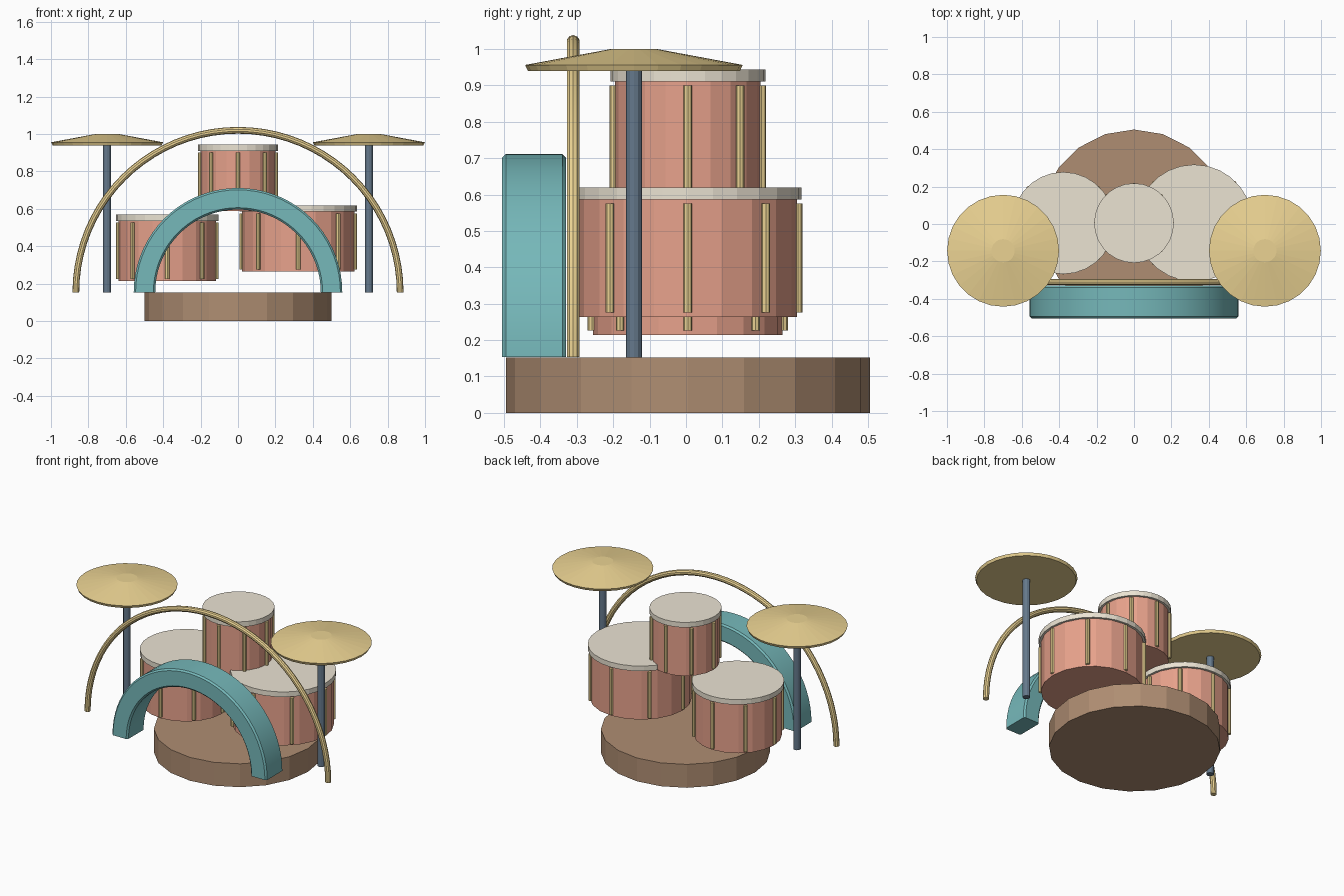
import bpy, bmesh
from math import sin, cos, pi, radians

if "Cube" in bpy.data.objects:
    bpy.data.objects.remove(bpy.data.objects["Cube"])

COLORS = {
    "wood": (0.43, 0.27, 0.17, 1), "coral": (0.80, 0.36, 0.26, 1),
    "cream": (0.83, 0.77, 0.65, 1), "gold": (0.83, 0.65, 0.29, 1),
    "teal": (0.18, 0.48, 0.49, 1), "navy": (0.13, 0.19, 0.26, 1),
}
MATS = {}
for key, rgba in COLORS.items():
    MATS[key] = bpy.data.materials.new(key)
    MATS[key].diffuse_color = rgba


def make(name, bm, mat, smooth=False):
    bmesh.ops.recalc_face_normals(bm, faces=bm.faces)
    me = bpy.data.meshes.new(name)
    bm.to_mesh(me)
    bm.free()
    me.materials.append(MATS[mat])
    ob = bpy.data.objects.new(name, me)
    bpy.context.collection.objects.link(ob)
    if smooth:
        bpy.ops.object.select_all(action='DESELECT')
        ob.select_set(True)
        bpy.context.view_layer.objects.active = ob
        bpy.ops.object.shade_smooth_by_angle(angle=radians(35))
    return ob


def lathe(name, x, y, profile, sides, mat):
    """Closed solid of revolution from (radius, z) rings, bottom to top."""
    bm = bmesh.new()
    rings = [[bm.verts.new((x + r * cos(2 * pi * i / sides),
                            y + r * sin(2 * pi * i / sides), z))
              for i in range(sides)] for r, z in profile]
    for a, b in zip(rings, rings[1:]):
        for i in range(sides):
            j = (i + 1) % sides
            bm.faces.new((a[i], a[j], b[j], b[i]))
    bm.faces.new(rings[0][::-1])
    bm.faces.new(rings[-1])
    return make(name, bm, mat)


def half_ring(name, radius, y, z, section, steps, mat):
    """Sweep a (radial, depth) section over a half circle in the xz plane."""
    bm = bmesh.new()
    rings = []
    for k in range(steps + 1):
        a = pi * k / steps
        rings.append([bm.verts.new(((radius + u) * cos(a), y + v,
                                    z + (radius + u) * sin(a)))
                      for u, v in section])
    n = len(section)
    for a, b in zip(rings, rings[1:]):
        for i in range(n):
            j = (i + 1) % n
            bm.faces.new((a[i], a[j], b[j], b[i]))
    bm.faces.new(rings[0])
    bm.faces.new(rings[-1])
    return make(name, bm, mat, True)


def drum(name, x, r, bottom):
    y, height = 0.005, 0.322
    top = bottom + height
    lathe(name + "_shell", x, y, [(r, bottom), (r, top)], 20, "coral")
    lathe(name + "_head", x, y, [(r + 0.013, top), (r + 0.013, top + 0.033)],
          28, "cream")
    # eight tension rods around the shell
    for i in range(8):
        a = i * pi / 4
        lathe(f"{name}_rod_{i + 1}", x + (r + 0.003) * cos(a),
              y + (r + 0.003) * sin(a),
              [(0.012, bottom + 0.012), (0.012, top - 0.01)], 8, "gold")


# round platform
lathe("platform", 0, 0.005, [(0.5, 0), (0.5, 0.152)], 20, "wood")

# three drums
drum("left_drum", -0.378, 0.26, 0.214)
drum("right_drum", 0.322, 0.30, 0.264)
drum("upper_drum", 0, 0.20, 0.588)

# cymbals on stands
for side, sx in (("left", -1), ("right", 1)):
    lathe(side + "_stand", sx * 0.7, -0.143, [(0.022, 0.152), (0.022, 0.945)],
          12, "navy")
    lathe(side + "_cymbal", sx * 0.7, -0.143,
          [(0.291, 0.939), (0.299, 0.956), (0.062, 1.0)], 28, "gold")

# wide front arch with chamfered edges
w, d, c = 0.0575, 0.0875, 0.01
half_ring("front_arch", 0.5, -0.4175, 0.154,
          [(-w + c, -d), (w - c, -d), (w, -d + c), (w, d - c),
           (w - c, d), (-w + c, d), (-w, d - c), (-w, -d + c)], 36, "teal")

# thin tall hoop
half_ring("hoop", 0.867, -0.31, 0.153,
          [(0.018 * cos(i * pi / 5), 0.018 * sin(i * pi / 5))
           for i in range(10)], 40, "gold")

for m in bpy.data.materials:
    if m.users and not m.is_grease_pencil:
        m.use_nodes = True
        m.node_tree.nodes["Principled BSDF"].inputs["Base Color"].default_value = m.diffuse_color
